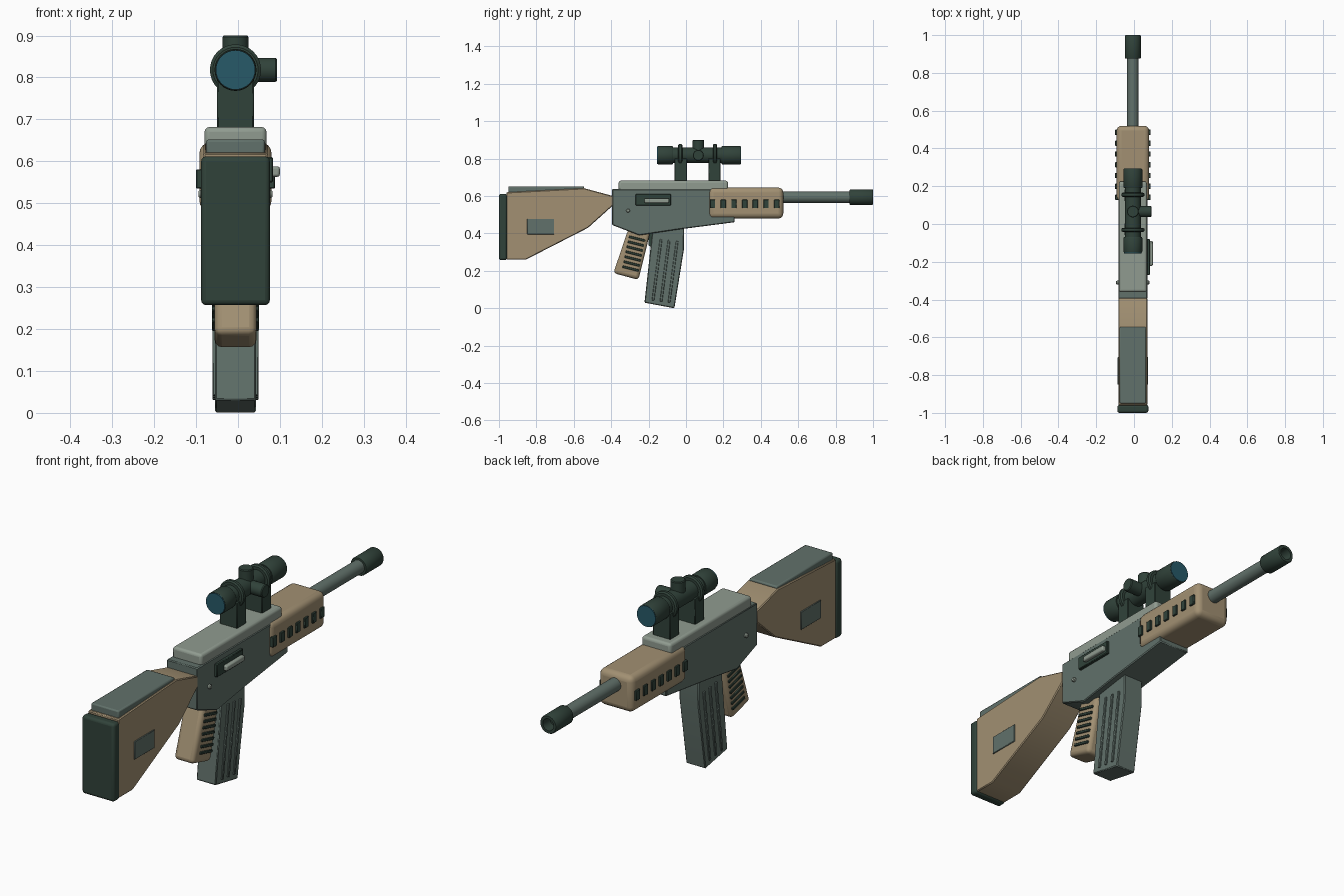
import bpy, bmesh, math
from mathutils import Matrix, Vector

if "Cube" in bpy.data.objects:
    bpy.data.objects.remove(bpy.data.objects["Cube"])

CX = -0.006  # centre plane of the body

def material(name, rgb):
    m = bpy.data.materials.new(name)
    m.diffuse_color = (*rgb, 1)
    m.use_nodes = True
    m.node_tree.nodes["Principled BSDF"].inputs["Base Color"].default_value = m.diffuse_color
    return m

TAN = material("tan", (0.36, 0.28, 0.17))
BODY = material("green_grey", (0.12, 0.165, 0.145))
LIGHT = material("light_grey", (0.28, 0.33, 0.28))
DARK = material("dark_green", (0.03, 0.055, 0.042))
GLASS = material("teal_glass", (0.02, 0.10, 0.14))

def finish(name, bm, mat, bevel=0.0, segs=3):
    bmesh.ops.recalc_face_normals(bm, faces=bm.faces)
    me = bpy.data.meshes.new(name)
    bm.to_mesh(me)
    bm.free()
    me.materials.append(mat)
    ob = bpy.data.objects.new(name, me)
    bpy.context.collection.objects.link(ob)
    bpy.ops.object.select_all(action='DESELECT')
    bpy.context.view_layer.objects.active = ob
    ob.select_set(True)
    bpy.ops.object.shade_smooth_by_angle(angle=math.radians(35))
    if bevel:
        b = ob.modifiers.new("bevel", 'BEVEL')
        b.width, b.segments = bevel, segs
        b.limit_method, b.angle_limit = 'ANGLE', math.radians(30)
    return ob

def plate(name, pts, x0, x1, mat, bevel=0.0, segs=3):
    """Side profile of (y, z) points extruded from x0 to x1."""
    bm = bmesh.new()
    f = bm.faces.new([bm.verts.new((x0, y, z)) for y, z in pts])
    r = bmesh.ops.extrude_face_region(bm, geom=[f])
    vs = [v for v in r["geom"] if isinstance(v, bmesh.types.BMVert)]
    bmesh.ops.translate(bm, verts=vs, vec=(x1 - x0, 0, 0))
    return finish(name, bm, mat, bevel, segs)

def slab(name, y0, y1, z0, z1, half, mat, bevel=0.0, segs=3):
    return plate(name, [(y0, z0), (y1, z0), (y1, z1), (y0, z1)],
                 CX - half, CX + half, mat, bevel, segs)

def bars(name, items, half, mat):
    """Several tilted bars crossing the body: (y, z, length, height, angle)."""
    bm = bmesh.new()
    for y, z, l, h, a in items:
        m = (Matrix.Translation((CX, y, z)) @ Matrix.Rotation(math.radians(a), 4, 'X')
             @ Matrix.Diagonal((2 * half, l, h, 1)))
        bmesh.ops.create_cube(bm, size=1, matrix=m)
    return finish(name, bm, mat, 0.002, 1)

def lathe(name, prof, origin, axis, mat, n=32):
    """Revolve (distance, radius) points around an axis through origin."""
    bm = bmesh.new()
    rot = Vector((0, 0, 1)).rotation_difference(Vector(axis)).to_matrix()
    o = Vector(origin)
    rings = [[bm.verts.new(o + rot @ Vector((r * math.cos(2 * math.pi * i / n),
                                             r * math.sin(2 * math.pi * i / n), t)))
              for i in range(n)] for t, r in prof]
    for a, b in zip(rings, rings[1:]):
        for i in range(n):
            j = (i + 1) % n
            bm.faces.new((a[i], a[j], b[j], b[i]))
    bm.faces.new(rings[0])
    bm.faces.new(rings[-1])
    return finish(name, bm, mat)

# Stock, butt pad, cheek rest and side panels
plate("stock", [(-0.96, 0.62), (-0.545, 0.642), (-0.39, 0.60), (-0.39, 0.55),
                (-0.524, 0.43), (-0.856, 0.26), (-0.96, 0.26)],
      CX - 0.077, CX + 0.077, TAN, 0.004, 1)
slab("butt_pad", -1.0, -0.957, 0.257, 0.612, 0.082, DARK, 0.012)
plate("cheek_rest", [(-0.95, 0.61), (-0.545, 0.63), (-0.545, 0.652), (-0.95, 0.652)],
      CX - 0.07, CX + 0.07, BODY, 0.006, 2)
slab("stock_panels", -0.85, -0.705, 0.395, 0.478, 0.081, BODY, 0.002, 1)

# Receiver, top cover and pins
plate("receiver", [(-0.395, 0.637), (0.20, 0.637), (0.26, 0.60), (0.26, 0.46),
                   (-0.05, 0.42), (-0.25, 0.39), (-0.395, 0.445)],
      CX - 0.077, CX + 0.077, BODY, 0.004, 1)
slab("top_cover", -0.36, 0.225, 0.62, 0.682, 0.074, LIGHT, 0.012)
lathe("receiver_pin", [(-0.088, 0.007), (-0.084, 0.01), (0.084, 0.01), (0.088, 0.007)],
      (CX, -0.31, 0.522), (1, 0, 0), LIGHT, 16)

# Ejection port and charging handle, right side only
port = [(-0.27, 0.55), (-0.08, 0.55), (-0.08, 0.61), (-0.27, 0.61)]
plate("ejection_port", port, 0.05, 0.084, DARK, 0.003, 1)
handle = [(-0.222, 0.563), (-0.09, 0.563), (-0.09, 0.588), (-0.222, 0.588)]
plate("charging_handle", handle, 0.07, 0.1, LIGHT, 0.006, 2)

# Handguard with vent blocks
slab("handguard", 0.12, 0.52, 0.48, 0.645, 0.086, TAN, 0.026, 4)
bars("handguard_vents", [(0.142 + 0.0572 * i, 0.558, 0.028, 0.046, 0) for i in range(7)],
     0.094, DARK)

# Barrel and hollow muzzle
lathe("barrel", [(0.3, 0.03), (0.9, 0.03)], (CX, 0, 0.594), (0, 1, 0), BODY)
lathe("muzzle", [(0.875, 0.025), (0.875, 0.039), (0.88, 0.042), (0.995, 0.042),
                 (1.0, 0.039), (1.0, 0.027), (0.95, 0.025)],
      (CX, 0, 0.594), (0, 1, 0), DARK)

# Grip with ridges, trigger
plate("grip", [(-0.31, 0.42), (-0.188, 0.42), (-0.254, 0.152), (-0.388, 0.188)],
      CX - 0.05, CX + 0.05, TAN, 0.018)
bars("grip_ridges", [(-0.262 - 0.0055 * i, 0.372 - 0.0267 * i, 0.09, 0.012, -14)
                     for i in range(7)], 0.056, DARK)
plate("trigger", [(-0.2, 0.42), (-0.175, 0.42), (-0.182, 0.36), (-0.19, 0.33), (-0.2, 0.335)],
      CX - 0.012, CX + 0.012, DARK)

# Magazine with long side ribs
plate("magazine", [(-0.178, 0.43), (-0.01, 0.43), (-0.012, 0.31), (-0.062, 0.0), (-0.222, 0.03)],
      CX - 0.049, CX + 0.049, BODY, 0.004, 1)
bars("magazine_ribs", [(-0.155 + 0.043 * i, 0.205 - 0.005 * i, 0.013, 0.33, -7.5)
                       for i in range(3)], 0.055, BODY)

# Scope tube, lenses, mounts, rings and adjustment knobs
SZ = 0.818
lathe("scope_tube", [(-0.15, 0.044), (-0.15, 0.048), (-0.145, 0.05), (-0.075, 0.05),
                     (-0.07, 0.047), (-0.07, 0.042), (0.19, 0.042), (0.19, 0.047),
                     (0.195, 0.05), (0.287, 0.05), (0.292, 0.048), (0.292, 0.044)],
      (CX, 0, SZ), (0, 1, 0), DARK)
for name, y in (("rear_lens", -0.155), ("front_lens", 0.285)):
    lathe(name, [(y, 0.047), (y + 0.01, 0.047)], (CX, 0, SZ), (0, 1, 0), GLASS)
for name, y in (("rear", -0.028), ("front", 0.152)):
    slab(name + "_scope_mount", y - 0.033, y + 0.033, 0.67, 0.80, 0.044, DARK, 0.003, 1)
    lathe(name + "_scope_ring", [(-0.011, 0.04), (-0.011, 0.054), (-0.006, 0.061),
                                 (0.006, 0.061), (0.011, 0.054), (0.011, 0.04)],
          (CX, y + 0.003 * (1 if y > 0 else -1), SZ), (0, 1, 0), DARK)
lathe("top_knob", [(0.0, 0.031), (0.078, 0.031), (0.082, 0.028)],
      (CX, 0.066, SZ), (0, 0, 1), DARK)
lathe("side_knob", [(0.0, 0.029), (0.095, 0.029), (0.099, 0.026)],
      (CX, 0.066, SZ), (1, 0, 0), DARK)
